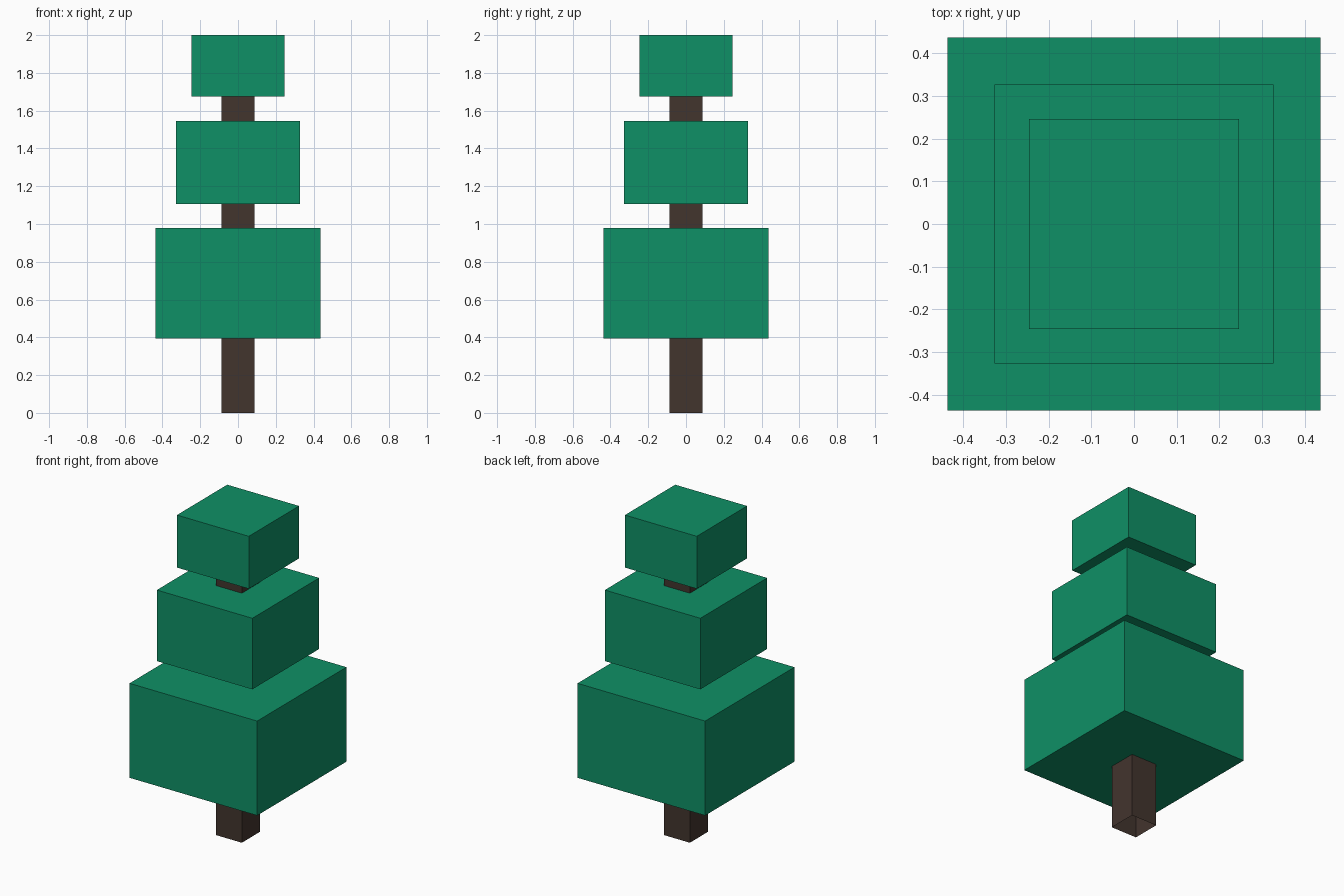
import bpy
import bmesh
from mathutils import Matrix

default = bpy.data.objects.get("Cube")
if default:
    bpy.data.objects.remove(default, do_unlink=True)


def make_material(name, rgb):
    mat = bpy.data.materials.new(name)
    mat.use_nodes = True
    colour = (*rgb, 1.0)
    mat.diffuse_color = colour
    mat.node_tree.nodes["Principled BSDF"].inputs["Base Color"].default_value = colour
    return mat


def square_block(name, half, bottom, top, mat, open_bottom=False):
    """Square block centred on the z axis, optionally without its underside."""
    bm = bmesh.new()
    bmesh.ops.create_cube(bm, size=1.0)
    if open_bottom:
        under = [f for f in bm.faces if f.normal.z < -0.5]
        bmesh.ops.delete(bm, geom=under, context="FACES")
    size = Matrix.Diagonal((2 * half, 2 * half, top - bottom, 1))
    place = Matrix.Translation((0, 0, (bottom + top) / 2))
    bm.transform(place @ size)
    mesh = bpy.data.meshes.new(name)
    bm.to_mesh(mesh)
    bm.free()
    mesh.materials.append(mat)
    obj = bpy.data.objects.new(name, mesh)
    bpy.context.collection.objects.link(obj)
    return obj


leaf_green = make_material("leaf_green", (0.0046, 0.28, 0.132))
bark_brown = make_material("bark_brown", (0.055, 0.035, 0.027))

# Trunk: a hollow-ended post running up into the top foliage
square_block("trunk", 0.088, 0.0, 1.70, bark_brown, open_bottom=True)

# Foliage: three shrinking blocks
for name, half, bottom, top in (
    ("lower_foliage", 0.437, 0.395, 0.98),
    ("middle_foliage", 0.327, 1.105, 1.545),
    ("top_foliage", 0.246, 1.675, 2.0),
):
    square_block(name, half, bottom, top, leaf_green)
